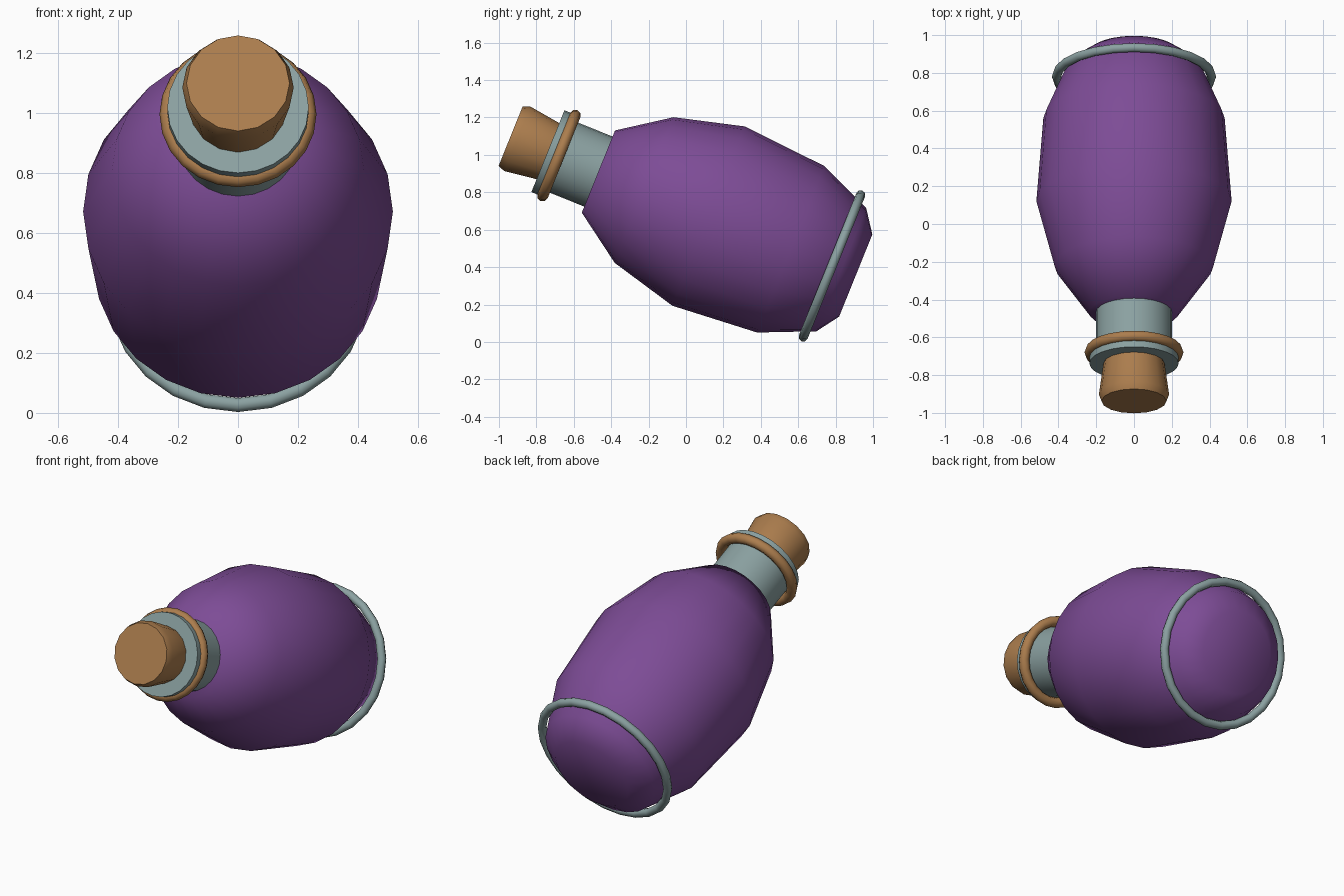
import bpy, math
from mathutils import Matrix

if "Cube" in bpy.data.objects:
    bpy.data.objects.remove(bpy.data.objects["Cube"])

# Everything is lathed around one axis: t = distance along it from the bottle's base
TILT = (Matrix.Translation((0, 0.9075, 0.355)) @ Matrix.Rotation(math.radians(68), 4, 'X'))


def material(name, rgb):
    m = bpy.data.materials.new(name)
    m.diffuse_color = (*rgb, 1)
    m.use_nodes = True
    m.node_tree.nodes["Principled BSDF"].inputs["Base Color"].default_value = m.diffuse_color
    return m


purple = material("purple glass", (0.205, 0.072, 0.305))
grey = material("grey green metal", (0.26, 0.36, 0.36))
brown = material("cork brown", (0.41, 0.205, 0.075))


def lathe(name, profile, sides, mat, closed=False, smooth_angle=None):
    """Spin (t, radius) points about the axis; closed joins the profile into a loop."""
    n = len(profile)
    verts, faces = [], []
    for t, r in profile:
        for k in range(sides):
            a = 2 * math.pi * k / sides
            verts.append((r * math.cos(a), r * math.sin(a), t))
    for i in range(n if closed else n - 1):
        j = (i + 1) % n
        for k in range(sides):
            m = (k + 1) % sides
            faces.append((i * sides + k, i * sides + m, j * sides + m, j * sides + k))
    if not closed:
        faces.append(tuple(reversed(range(sides))))
        faces.append(tuple(range((n - 1) * sides, n * sides)))
    me = bpy.data.meshes.new(name)
    me.from_pydata(verts, [], faces)
    me.materials.append(mat)
    ob = bpy.data.objects.new(name, me)
    ob.matrix_world = TILT
    bpy.context.collection.objects.link(ob)
    bpy.ops.object.select_all(action='DESELECT')
    ob.select_set(True)
    bpy.context.view_layer.objects.active = ob
    if smooth_angle:
        bpy.ops.object.shade_smooth_by_angle(angle=math.radians(smooth_angle))
    else:
        bpy.ops.object.shade_smooth()
    return ob


def ring(name, t, major, minor, mat, sides=24, steps=8):
    circle = [(t + minor * math.sin(2 * math.pi * i / steps),
               major + minor * math.cos(2 * math.pi * i / steps)) for i in range(steps)]
    lathe(name, circle, sides, mat, closed=True)


# Rounded bottle body
lathe("bottle_body", [(0, 0.237), (0.083, 0.355), (0.375, 0.48), (0.848, 0.517),
                      (1.22, 0.42), (1.484, 0.237)], 24, purple)
# Neck and lip
lathe("neck", [(1.44, 0.202), (1.74, 0.202)], 24, grey, smooth_angle=40)
lathe("lip", [(1.725, 0.236), (1.775, 0.236)], 24, grey, smooth_angle=40)
# Bands around neck and base
ring("neck_band", 1.712, 0.232, 0.03, brown)
ring("base_band", 0.137, 0.41, 0.025, grey)
# Tapered stopper with a bevelled top
lathe("cork", [(1.74, 0.157), (1.952, 0.186), (1.99, 0.172)], 16, brown, smooth_angle=35)
